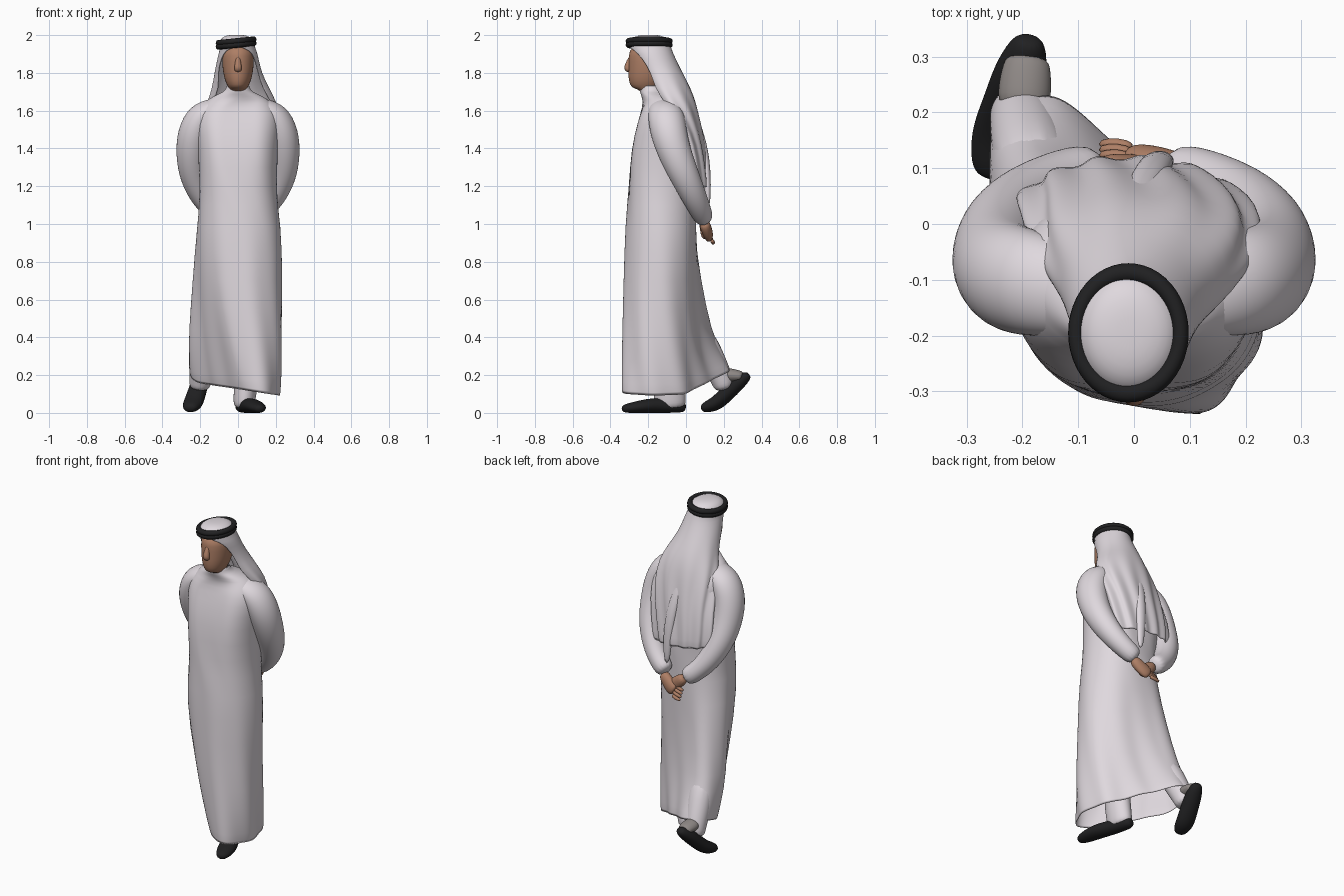
import bpy, bmesh, math
from mathutils import Vector


def material(name, r, g, b):
    m = bpy.data.materials.new(name)
    m.diffuse_color = (r, g, b, 1)
    return m


WHITE = material("white cloth", 0.74, 0.69, 0.73)
BLACK = material("black", 0.015, 0.015, 0.016)
SKIN = material("skin", 0.42, 0.21, 0.13)
GREY = material("grey sock", 0.27, 0.245, 0.235)


def skin_rings(name, rings, mat, closed=True, cap_start=True, cap_end=True, sub=1, thick=0):
    """Join a list of point rings into a smooth surface."""
    bm = bmesh.new()
    vs = [[bm.verts.new(p) for p in ring] for ring in rings]
    n = len(vs[0])
    for a, b in zip(vs, vs[1:]):
        for i in range(n if closed else n - 1):
            j = (i + 1) % n
            bm.faces.new((a[i], a[j], b[j], b[i]))
    if cap_start:
        bm.faces.new(vs[0][::-1])
    if cap_end:
        bm.faces.new(vs[-1])
    bmesh.ops.recalc_face_normals(bm, faces=bm.faces)
    me = bpy.data.meshes.new(name)
    bm.to_mesh(me)
    bm.free()
    me.materials.append(mat)
    for p in me.polygons:
        p.use_smooth = True
    ob = bpy.data.objects.new(name, me)
    bpy.context.collection.objects.link(ob)
    if thick:
        s = ob.modifiers.new("thickness", 'SOLIDIFY')
        s.thickness = thick
    if sub:
        s = ob.modifiers.new("smooth", 'SUBSURF')
        s.levels = s.render_levels = sub
    return ob


def oval(cx, cy, z, rx, ry, n=24):
    return [(cx + rx * math.cos(2 * math.pi * i / n), cy + ry * math.sin(2 * math.pi * i / n), z)
            for i in range(n)]


def tube(name, pts, mat, ref=(0, 0, 1), n=14, sub=2):
    """Sweep ellipses along points (x, y, z, width radius, depth radius)."""
    ctr = [Vector(p[:3]) for p in pts]
    rings = []
    for k, p in enumerate(pts):
        t = (ctr[min(k + 1, len(pts) - 1)] - ctr[max(k - 1, 0)]).normalized()
        a = t.cross(Vector(ref)).normalized()
        b = a.cross(t)
        rings.append([ctr[k] + a * p[3] * math.cos(w) + b * p[4] * math.sin(w)
                      for w in (2 * math.pi * i / n for i in range(n))])
    return skin_rings(name, rings, mat, sub=sub)


def hull_ring(ellipses, n):
    """Even points round the convex outline of several ellipses, from the front."""
    pts = []
    for i in range(240):
        w = -math.pi / 2 + 2 * math.pi * i / 240
        c, s = math.cos(w), math.sin(w)
        best = None
        for cx, cy, rx, ry in ellipses:
            d = math.hypot(rx * c, ry * s)
            h = cx * c + cy * s + d
            if best is None or h > best[0] + 1e-9:
                best = (h, Vector((cx + rx * rx * c / d, cy + ry * ry * s / d)))
        pts.append(best[1])
    pts.append(pts[0])
    lens = [(b - a).length for a, b in zip(pts, pts[1:])]
    step, out, k, run = sum(lens) / n, [], 0, 0
    for i in range(n):
        while run + lens[k] < i * step:
            run += lens[k]
            k += 1
        out.append(pts[k].lerp(pts[k + 1], (i * step - run) / max(lens[k], 1e-9)))
    return out


# Robe: front-leg ellipse plus trailing-leg ellipse low down, two chest halves above
levels = [
    (0.10, (0.10, -0.155, 0.12, 0.185), (-0.17, 0.12, 0.09, 0.12)),
    (0.22, (0.085, -0.155, 0.145, 0.185), (-0.175, 0.085, 0.09, 0.115)),
    (0.40, (0.06, -0.155, 0.178, 0.182), (-0.17, 0.025, 0.095, 0.11)),
    (0.70, (0.02, -0.145, 0.215, 0.185), (-0.13, -0.04, 0.11, 0.12)),
    (1.00, (-0.03, -0.135, 0.19, 0.185), (0.04, -0.135, 0.19, 0.187)),
    (1.20, (-0.06, -0.122, 0.145, 0.180), (0.06, -0.122, 0.145, 0.180)),
    (1.40, (-0.09, -0.12, 0.12, 0.170), (0.09, -0.12, 0.12, 0.170)),
    (1.54, (-0.10, -0.11, 0.13, 0.145), (0.10, -0.11, 0.13, 0.145)),
    (1.62, (-0.08, -0.11, 0.13, 0.120), (0.08, -0.11, 0.13, 0.120)),
    (1.66, (0, -0.125, 0.165, 0.105)),
    (1.69, (0, -0.16, 0.10, 0.08)),
    (1.705, (0, -0.183, 0.066, 0.064)),
    (1.735, (0, -0.188, 0.06, 0.057)),
]
rings = []
for lv in levels:
    z = lv[0]
    fade = max(0, min(1, 1 - (z - 0.1) / 0.9))
    hem = max(0, 1 - (z - 0.1) / 0.5)
    ring = []
    for i, p in enumerate(hull_ring(lv[1:], 64)):
        c = Vector((-0.01, -0.08))
        p = p + (p - c).normalized() * 0.006 * fade * math.sin(2 * math.pi * i * 9 / 64)
        lift = 0.02 - 0.15 * p.x + 0.33 * max(0, p.y)
        ring.append((p.x, p.y, z + hem * lift))
    rings.append(ring)
skin_rings("robe", rings, WHITE, cap_start=False, cap_end=False, thick=0.006)

# Sleeves, bent back so the hands meet behind
sleeve = [(.03, -.14, 1.62, .04, .06), (.12, -.12, 1.612, .062, .085),
          (.195, -.105, 1.575, .085, .1), (.236, -.092, 1.48, .092, .1),
          (.246, -.055, 1.36, .086, .09), (.236, -.005, 1.25, .077, .08),
          (.19, .045, 1.14, .066, .068), (.12, .082, 1.06, .056, .057), (.06, .10, 1.02, .056, .05)]
for side, name in ((1, "left_sleeve"), (-1, "right_sleeve")):
    tube(name, [(side * x, y, z, a, b) for x, y, z, a, b in sleeve], WHITE, ref=(0, 1, 0))

# Hands and fingers
tube("left_hand", [(.09, .095, 1.01, .03, .03), (.05, .108, .972, .04, .03),
                   (.015, .12, .942, .042, .025), (-.01, .122, .93, .034, .02)], SKIN, ref=(0, 1, 0))
tube("right_hand", [(-.06, .095, 1.02, .03, .03), (-.02, .10, .985, .038, .028),
                    (.02, .10, .952, .037, .024), (.045, .10, .94, .028, .018)], SKIN, ref=(0, 1, 0))
for i in range(4):
    y, z = .105 + .010 * i, .96 - .016 * i
    tube("finger", [(0, y, z, .012, .012), (-.03, y + .010, z - .008, .012, .012),
                    (-.065, y + .008, z - .016, .009, .009)], SKIN, ref=(0, 1, 0), n=8, sub=1)

# Head and neck
head = [(1.66, -.175, .05, .055), (1.71, -.18, .052, .058), (1.718, -.215, .045, .066),
        (1.735, -.212, .060, .086), (1.78, -.205, .076, .102), (1.83, -.2, .083, .105),
        (1.89, -.2, .086, .105), (1.95, -.2, .08, .095)]
skin_rings("head", [oval(0, cy, z, rx, ry) for z, cy, rx, ry in head], SKIN)
tube("nose", [(0, -.288, 1.89, .012, .012), (0, -.302, 1.855, .016, .016),
              (0, -.313, 1.825, .023, .021), (0, -.300, 1.806, .018, .014)], SKIN, ref=(0, 1, 0), n=10)

# Headcloth: arcs open at the face (z, cx, cy, rx, ry, half opening in degrees)
cloth = [(1.97, -.008, -.195, .088, .103, 0), (1.94, -.005, -.195, .096, .115, 0),
         (1.92, 0, -.19, .099, .116, 42), (1.88, 0, -.17, .108, .112, 54),
         (1.80, 0, -.133, .125, .115, 62), (1.72, .015, -.092, .152, .118, 50),
         (1.64, .022, -.06, .185, .115, 62), (1.54, .02, -.035, .21, .112, 85),
         (1.42, .01, -.01, .222, .11, 102), (1.30, -.005, .0, .222, .115, 108),
         (1.20, -.01, .005, .212, .118, 112)]
rings = []
for z, cx, cy, rx, ry, op in cloth:
    ring = []
    for i in range(49):
        u = i / 48
        w = math.radians(op + (360 - 2 * op) * u)
        k = 1 + 0.045 * max(0, min(1, (1.8 - z) / 0.3)) * math.sin(u * 2 * math.pi * 6 + z * 3)
        ring.append((cx + rx * k * math.sin(w), cy - ry * k * math.cos(w), z + 0.04 * (u - .5) * (z < 1.35)))
    rings.append(ring)
skin_rings("headcloth", rings, WHITE, closed=False, cap_start=False, cap_end=False, thick=0.008)

# Crown of the headcloth above the rope
skin_rings("headcloth_crown", [oval(-.008, -.195, z, rx, ry) for z, rx, ry in
                               ((1.94, .098, .117), (1.965, .093, .108), (1.985, .08, .092),
                                (1.998, .055, .063), (2.002, .02, .024))], WHITE, cap_start=False)

# Hanging twisted corner of the headcloth
tube("headcloth_tail", [(-.02, -.05, 1.78, .02, .02), (0, .03, 1.6, .03, .022),
                        (.03, .095, 1.42, .032, .022), (.045, .115, 1.25, .03, .02),
                        (.05, .115, 1.08, .018, .014)], WHITE, ref=(0, 1, 0))

# Head rope: two stacked bands
for z in (1.948, 1.968):
    bpy.ops.mesh.primitive_torus_add(location=(-.01, -.195, z), rotation=(0, -.1, 0),
                                     major_radius=.1, minor_radius=.0155,
                                     major_segments=48, minor_segments=12)
    ob = bpy.context.object
    ob.name = "head_rope"
    ob.scale = (.94, 1.08, 1)
    ob.data.materials.append(BLACK)
    bpy.ops.object.shade_smooth()

# Trouser legs and sock
tube("front_trouser_leg", [(.05, -.1, .4, .07, .08), (.045, -.09, .18, .066, .085),
                           (.033, -.085, .06, .06, .088), (.03, -.082, .02, .052, .08)], WHITE, ref=(0, 1, 0))
tube("back_trouser_leg", [(-.17, .06, .45, .075, .075), (-.19, .15, .26, .07, .07),
                          (-.2, .195, .17, .06, .06), (-.205, .205, .12, .055, .052)], WHITE, ref=(0, 1, 0))
tube("back_sock", [(-.198, .20, .205, .046, .035), (-.196, .24, .198, .05, .038),
                   (-.192, .285, .195, .044, .03), (-.19, .30, .19, .036, .025)], GREY)

# Shoes: the front one flat, the back one bent up at the ball of the foot
tube("front_shoe", [(.012, .0, .03, .026, .026), (.022, -.04, .034, .043, .034),
                    (.055, -.15, .040, .047, .042), (.087, -.22, .036, .056, .037),
                    (.108, -.295, .026, .047, .028), (.118, -.342, .021, .022, .019)], BLACK)
tube("back_shoe", [(-.258, .080, .021, .028, .019), (-.25, .112, .032, .046, .032),
                   (-.238, .16, .048, .056, .040), (-.22, .215, .10, .052, .042),
                   (-.204, .27, .155, .050, .042), (-.19, .318, .192, .036, .030),
                   (-.187, .334, .205, .02, .016)], BLACK)
